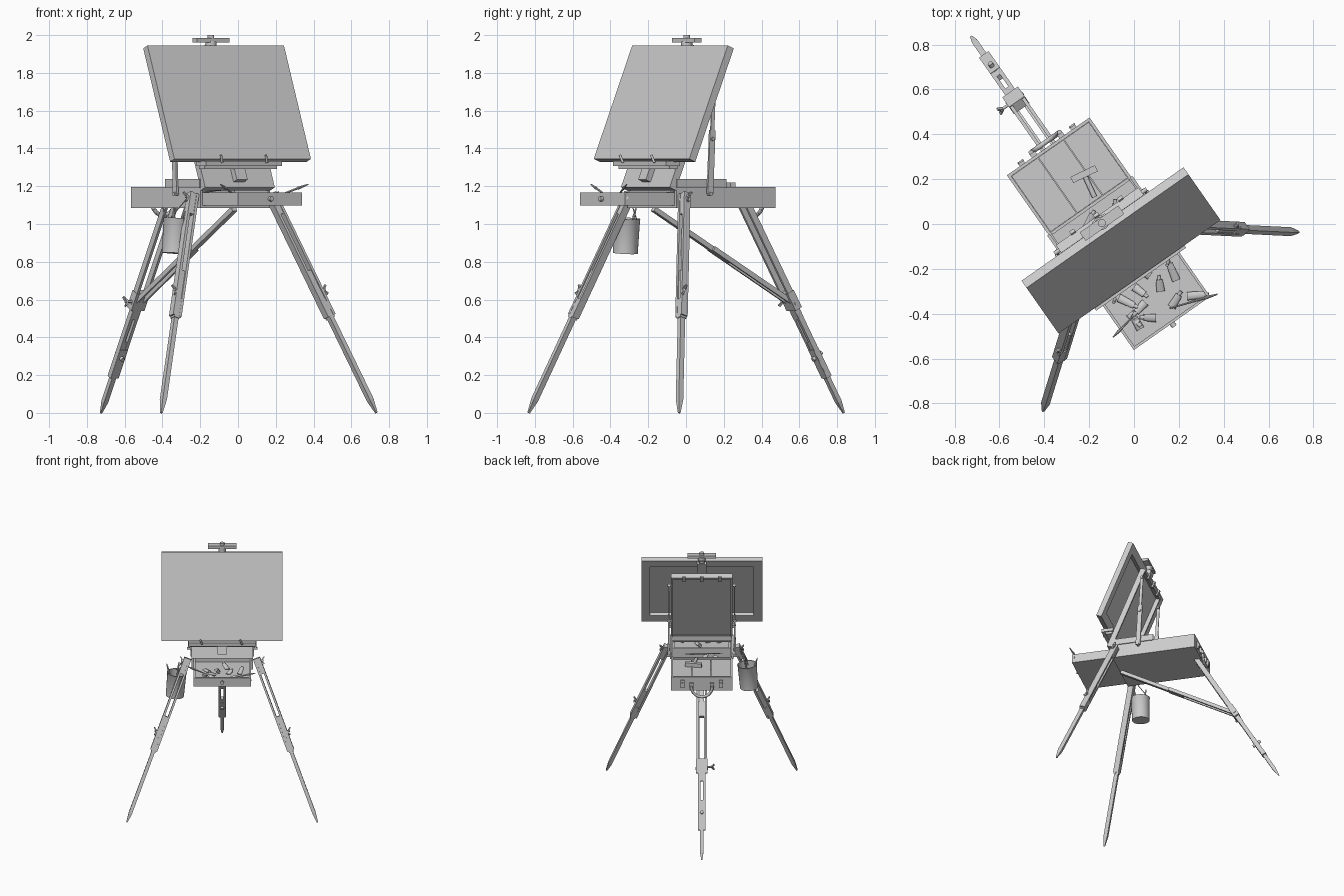
import bpy, bmesh, math, random
from mathutils import Matrix, Vector

random.seed(4)
old = bpy.data.objects.get("Cube")
if old:
    bpy.data.objects.remove(old, do_unlink=True)

grey = bpy.data.materials.new("plain_grey")
grey.use_nodes = True
grey.diffuse_color = (0.6, 0.6, 0.6, 1)
grey.node_tree.nodes["Principled BSDF"].inputs["Base Color"].default_value = (0.6, 0.6, 0.6, 1)

# The easel stands turned on its vertical axis
WORLD = Matrix.Rotation(math.radians(35), 4, 'Z') @ Matrix.Translation((-0.115, 0, 0))
TILT = Matrix.Translation((0, -0.207, 1.345)) @ Matrix.Rotation(math.radians(-22.5), 4, 'X')
I = Matrix.Identity(4)
SIDES = (("left", 1), ("right", -1))


def finish(name, bm, frame=I, smooth=False):
    me = bpy.data.meshes.new(name)
    bm.normal_update()
    bm.to_mesh(me)
    bm.free()
    me.materials.append(grey)
    ob = bpy.data.objects.new(name, me)
    bpy.context.collection.objects.link(ob)
    ob.matrix_world = WORLD @ frame
    if smooth:
        bpy.ops.object.select_all(action='DESELECT')
        ob.select_set(True)
        bpy.context.view_layer.objects.active = ob
        bpy.ops.object.shade_smooth_by_angle(angle=math.radians(40))
    return ob


def block(name, lo, hi, frame=I):
    bm = bmesh.new()
    lo, hi = Vector(lo), Vector(hi)
    bmesh.ops.create_cube(bm, size=1, matrix=Matrix.Translation((lo + hi) / 2) @ Matrix.Diagonal((*(hi - lo), 1)))
    return finish(name, bm, frame)


def along(p, q, hint=(1, 0, 0)):
    # Frame with z running from p to q and x close to the hint
    p, q = Vector(p), Vector(q)
    z = (q - p).normalized()
    x = Vector(hint)
    x = (x - z * x.dot(z)).normalized()
    m = Matrix((x, z.cross(x), z)).transposed().to_4x4()
    m.translation = p
    return m, (q - p).length


def bar(name, p, q, w, d, shift=0, tip=1, frame=I):
    m, length = along(p, q)
    bm = bmesh.new()
    bmesh.ops.create_cube(bm, size=1)
    for v in bm.verts:
        k = tip if v.co.z > 0 else 1
        v.co = (v.co.x * w * k + shift, v.co.y * d * k, (v.co.z + 0.5) * length)
    return finish(name, bm, frame @ m)


def rod(name, p, q, r, r2=None, sides=10, frame=I):
    hint = (1, 0, 0) if abs((Vector(q) - Vector(p)).normalized().x) < 0.9 else (0, 1, 0)
    m, length = along(p, q, hint)
    bm = bmesh.new()
    bmesh.ops.create_cone(bm, cap_ends=True, segments=sides, radius1=r, radius2=r if r2 is None else r2,
                          depth=length, matrix=Matrix.Translation((0, 0, length / 2)))
    return finish(name, bm, frame @ m, True)


def wing_nut(name, p, axis):
    p, axis = Vector(p), Vector(axis).normalized()
    rod(name + "_bolt", p - axis * 0.02, p + axis * 0.045, 0.007)
    for s in (-1, 1):
        bar(name + "_wing", p + axis * 0.03, p + axis * 0.05 + Vector((0, 0.012, 0.024)) * s, 0.008, 0.014)


def tray(name, lo, hi, t, front=True, frame=I):
    (x0, y0, z0), (x1, y1, z1) = lo, hi
    block(name + "_floor", lo, (x1, y1, z0 + t), frame)
    for x in (x0, x1 - t):
        block(name + "_side", (x, y0, z0), (x + t, y1, z1), frame)
    block(name + "_back", (x0 + t, y1 - t, z0), (x1 - t, y1, z1), frame)
    if front:
        block(name + "_front", (x0 + t, y0, z0), (x1 - t, y0 + t, z1), frame)


# Box, with a raised front half, covering boards, handle and latches
tray("box", (-0.225, -0.14, 1.085), (0.225, 0.503, 1.196), 0.014, front=False)
block("compartment_divider", (-0.21, 0.17, 1.1), (0.21, 0.184, 1.2))
for x0, x1 in ((-0.21, -0.067), (-0.064, 0.072), (0.075, 0.21)):
    block("cover_board", (x0, 0.185, 1.176), (x1, 0.488, 1.188))
for side, s in SIDES:
    block(side + "_raised_side", (s * 0.225 - 0.007, -0.14, 1.19), (s * 0.225 + 0.007, 0.18, 1.238))
    block(side + "_latch", (s * 0.14 - 0.014, 0.503, 1.11), (s * 0.14 + 0.014, 0.515, 1.17))
    rod(side + "_latch_ring", (s * 0.14, 0.513, 1.14), (s * 0.14, 0.522, 1.14), 0.016)
    block(side + "_handle_plate", (s * 0.075 - 0.014, 0.503, 1.11), (s * 0.075 + 0.014, 0.52, 1.15))
block("front_rail", (-0.225, -0.145, 1.19), (0.225, -0.125, 1.23))
arc = [(0.078 * math.cos(a), 0.525, 1.13 - 0.085 * math.sin(a))
       for a in [math.pi * i / 10 for i in range(11)]]
for a, b in zip(arc, arc[1:]):
    rod("carry_handle", a, b, 0.011)

# Drawer pulled out at the front
tray("drawer", (-0.208, -0.46, 1.098), (0.208, -0.05, 1.168), 0.012)
rod("drawer_knob", (0, -0.46, 1.133), (0, -0.478, 1.133), 0.013)


# Paint tubes and brushes
def paint_tube(x, y, z, angle, length):
    d = Vector((math.cos(angle), math.sin(angle), 0.1))
    p = Vector((x, y, z))
    m, n = along(p, p + d * length, (0, 0, 1))
    bm = bmesh.new()
    bmesh.ops.create_cone(bm, cap_ends=True, segments=12, radius1=0.019, radius2=0.015, depth=n,
                          matrix=Matrix.Translation((0, 0, n / 2)))
    for v in bm.verts:
        if v.co.z < 0.001:
            v.co.x *= 0.15
    finish("paint_tube", bm, m, True)
    rod("tube_cap", p + d * length, p + d * (length + 0.018), 0.009)


def brush(p, q):
    p, q = Vector(p), Vector(q)
    rod("brush_handle", p, p.lerp(q, 0.75), 0.003, 0.006, 8)
    rod("brush_head", p.lerp(q, 0.75), q, 0.008, 0.003, 8)


for i in range(11):
    paint_tube(-0.13 + 0.085 * (i % 4), -0.4 + 0.085 * (i // 4), 1.13,
               random.uniform(0, 6.28), random.uniform(0.05, 0.085))
for i in range(5):
    paint_tube(-0.14 + 0.07 * i, 0.06 + random.uniform(-0.06, 0.06), 1.13, random.uniform(0, 6.28), 0.07)
brush((0.03, -0.4, 1.13), (0.24, -0.47, 1.21))
brush((-0.1, -0.33, 1.13), (-0.25, -0.36, 1.21))
brush((-0.15, 0.02, 1.16), (0.12, 0.1, 1.19))
rod("hammer_handle", (0.04, 0.2, 1.2), (0.06, 0.31, 1.2), 0.012)
bar("hammer_head", (0.0, 0.32, 1.205), (0.12, 0.3, 1.205), 0.03, 0.03)

# Canvas on a stretcher frame
W, H = 0.441, 0.65
block("canvas_face", (-W, 0, 0), (W, 0.012, H), TILT)
for s in (-1, 1):
    block("stretcher_side", (s * (W - 0.032) - 0.032, 0.012, 0), (s * (W - 0.032) + 0.032, 0.042, H), TILT)
for z in (0, H - 0.064):
    block("stretcher_rail", (-W + 0.064, 0.012, z), (W - 0.064, 0.042, z + 0.064), TILT)

# Lid opened upright behind the canvas
block("lid_panel", (-0.225, 0.08, -0.13), (0.225, 0.09, 0.56), TILT)
for s in (-1, 1):
    block("lid_side", (s * 0.218 - 0.007, 0.09, -0.13), (s * 0.218 + 0.007, 0.122, 0.56), TILT)
for z in (-0.13, 0.54):
    block("lid_rail", (-0.225, 0.085, z), (0.225, 0.125, z + 0.02), TILT)
for x in (-0.13, 0, 0.13):
    block("lid_catch", (x - 0.012, 0.12, 0.525), (x + 0.012, 0.135, 0.575), TILT)

# Mast, bottom ledge and top clamp
block("mast", (-0.035, 0.045, -0.1), (0.035, 0.078, H), TILT)
block("mast_slide", (-0.02, 0.045, H - 0.06), (0.02, 0.07, H + 0.03), TILT)
block("ledge", (-0.245, -0.22, 1.308), (0.245, -0.13, 1.334))
block("ledge_lip", (-0.235, -0.19, 1.29), (0.235, -0.14, 1.31))
for s in (-1, 1):
    rod("ledge_peg", (s * 0.145, -0.225, 1.325), (s * 0.145 - 0.015, -0.235, 1.365), 0.007)
block("top_clamp", (-0.105, 0.062, 1.962), (0.105, 0.108, 1.985))
rod("clamp_neck", (0, 0.085, 1.93), (0, 0.085, 1.97), 0.03)
rod("clamp_knob", (0, 0.085, 1.985), (0, 0.085, 2.0), 0.018)

# Lid stays on both sides
for side, s in SIDES:
    low, high = Vector((s * 0.243, 0.065, 1.16)), Vector((s * 0.237, 0.095, 1.74))
    bar(side + "_stay_lower", low, low.lerp(high, 0.58), 0.012, 0.035)
    bar(side + "_stay_upper", low.lerp(high, 0.45), high, 0.008, 0.022)
    for end in (low, low.lerp(high, 0.5), high):
        rod(side + "_stay_pin", end - Vector((0.014, 0, 0)), end + Vector((0.014, 0, 0)), 0.01)

# Front legs: slotted upper part, sliding lower part, pointed foot
for side, s in SIDES:
    top, foot = Vector((s * 0.25, -0.105, 1.16)), Vector((s * 0.695, -0.45, 0))
    at = lambda z: foot.lerp(top, z / 1.16)
    for k in (-1, 1):
        bar(side + "_leg_rail", top, at(0.51), 0.015, 0.042, shift=k * 0.019)
    bar(side + "_leg_head", top, at(1.05), 0.03, 0.036)
    bar(side + "_leg_foot_block", at(0.6), at(0.5), 0.034, 0.04)
    bar(side + "_lower_leg", at(0.75), at(0.07), 0.026, 0.03)
    bar(side + "_leg_tip", at(0.07), foot, 0.026, 0.03, tip=0.35)
    wing_nut(side + "_leg_nut", at(0.64), (s, -0.35, 0.3))
    wing_nut(side + "_hinge_nut", at(1.145), (s, 0, 0))

# Back leg in three sections
top, foot = Vector((0, 0.46, 1.1)), Vector((0, 1.1, 0))
at = lambda z: foot.lerp(top, z / 1.1)
for k in (-1, 1):
    bar("back_leg_rail", top, at(0.57), 0.015, 0.036, shift=k * 0.032)
    bar("back_leg_middle_rail", at(0.6), at(0.19), 0.018, 0.03, shift=k * 0.017)
bar("back_leg_collar", at(0.64), at(0.55), 0.085, 0.045)
bar("back_leg_middle_end", at(0.34), at(0.19), 0.05, 0.034)
bar("back_leg_middle_head", at(0.64), at(0.5), 0.05, 0.034)
bar("back_leg_lower", at(0.38), at(0.06), 0.027, 0.026)
bar("back_leg_tip", at(0.06), foot, 0.027, 0.026, tip=0.35)
wing_nut("back_leg_nut", at(0.59) + Vector((-0.04, 0, 0)), (-1, 0, 0))
rod("back_leg_bolt", at(0.3) + Vector((0, -0.025, -0.02)), at(0.3) + Vector((0, 0.03, 0.02)), 0.012)

# Brace from the back leg to the underside of the box
a, b = Vector((0, -0.13, 1.08)), at(0.58)
bar("brace_inner", a, a.lerp(b, 0.55), 0.03, 0.026)
for k in (-1, 1):
    bar("brace_outer", a.lerp(b, 0.42), b, 0.012, 0.026, shift=k * 0.021)
rod("brace_pin", b - Vector((0.045, 0, 0)), b + Vector((0.045, 0, 0)), 0.01)

# Bucket with cord and brushes, hung beside the box
bm = bmesh.new()
profile = ((0.001, 0), (0.066, 0), (0.07, 0.18), (0.073, 0.185), (0.066, 0.185), (0.062, 0.01), (0.001, 0.01))
vs = [bm.verts.new((r, 0, z)) for r, z in profile]
es = [bm.edges.new(pair) for pair in zip(vs, vs[1:])]
bmesh.ops.spin(bm, geom=vs + es, axis=(0, 0, 1), cent=(0, 0, 0), angle=math.tau, steps=24, use_duplicate=False)
bmesh.ops.remove_doubles(bm, verts=bm.verts, dist=0.0005)
bmesh.ops.recalc_face_normals(bm, faces=bm.faces)
bucket = Matrix.Translation((-0.345, -0.07, 0.845)) @ Matrix.Rotation(0.08, 4, 'Y')
finish("bucket", bm, bucket, True)
for s in (-1, 1):
    rod("bucket_cord", (-0.335, -0.07 + s * 0.068, 1.02), (-0.27, -0.1, 1.15), 0.003, sides=6)
for dx, dy in ((-0.06, 0.02), (0.04, -0.04), (0.03, 0.05)):
    brush((-0.345, -0.07, 0.87), (-0.345 + dx, -0.07 + dy, 1.09))
